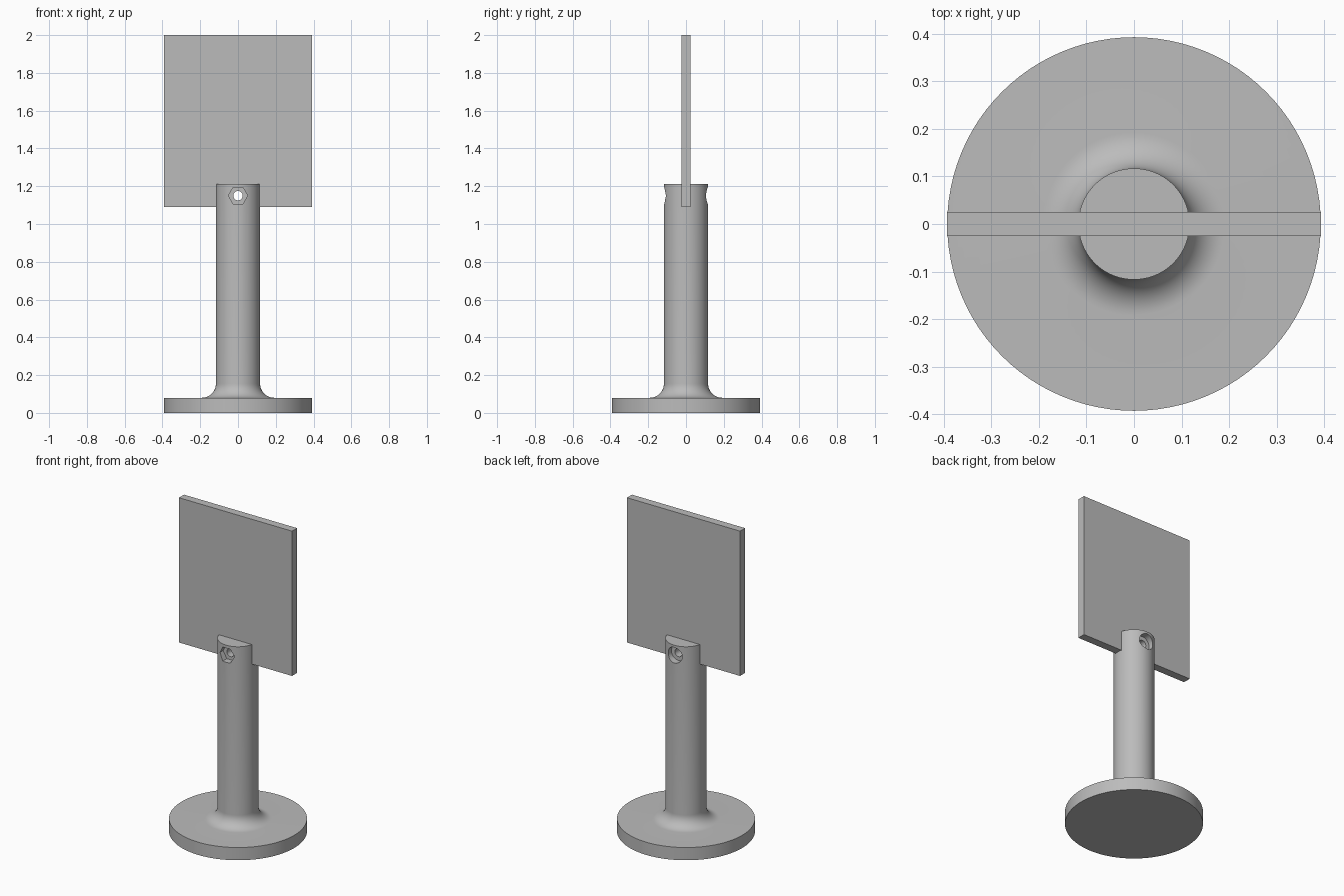
import bpy, bmesh
from math import pi, sin, cos, radians
from mathutils import Matrix

cube = bpy.data.objects.get("Cube")
if cube:
    bpy.data.objects.remove(cube, do_unlink=True)

grey = bpy.data.materials.new("plain grey")
grey.use_nodes = True
COLOUR = (0.5, 0.5, 0.5, 1)
grey.diffuse_color = COLOUR
grey.node_tree.nodes["Principled BSDF"].inputs["Base Color"].default_value = COLOUR

BASE_R, BASE_H = 0.393, 0.08
POST_R, POST_TOP = 0.117, 1.213
FILLET = 0.075
PLATE_T, PLATE_BOTTOM, PLATE_TOP = 0.05, 1.09, 2.0
BOLT_Z = 1.15


def finish(name, bm):
    bmesh.ops.recalc_face_normals(bm, faces=bm.faces)
    mesh = bpy.data.meshes.new(name)
    bm.to_mesh(mesh)
    bm.free()
    mesh.materials.append(grey)
    obj = bpy.data.objects.new(name, mesh)
    bpy.context.collection.objects.link(obj)
    return obj


def box(name, width, depth, z0, z1):
    bm = bmesh.new()
    bmesh.ops.create_cube(bm, size=1, matrix=Matrix.Translation((0, 0, (z0 + z1) / 2))
                          @ Matrix.Diagonal((width, depth, z1 - z0, 1)))
    return finish(name, bm)


def bolt_cutter(name, sides, radius, y0, y1):
    """Prism lying along y at the bolt height."""
    bm = bmesh.new()
    bmesh.ops.create_cone(bm, cap_ends=True, segments=sides, radius1=radius, radius2=radius,
                          depth=y1 - y0)
    turn = Matrix.Rotation(pi / 2, 4, "X")
    # put hexagon corners at left and right
    if sides == 6:
        turn = turn @ Matrix.Rotation(pi / 6, 4, "Z")
    bm.transform(Matrix.Translation((0, (y0 + y1) / 2, BOLT_Z)) @ turn)
    return finish(name, bm)


def cut(obj, cutters):
    bpy.context.view_layer.objects.active = obj
    for cutter in cutters:
        mod = obj.modifiers.new("cut", "BOOLEAN")
        mod.operation, mod.solver, mod.object = "DIFFERENCE", "EXACT", cutter
        bpy.ops.object.modifier_apply(modifier=mod.name)


def smooth(obj):
    bpy.ops.object.select_all(action="DESELECT")
    obj.select_set(True)
    bpy.context.view_layer.objects.active = obj
    bpy.ops.object.shade_smooth_by_angle(angle=radians(30))


# Round base, fillet and post as one turned profile
profile = [(0, 0), (BASE_R, 0), (BASE_R, BASE_H)]
for i in range(13):
    a = i / 12 * pi / 2
    profile.append((POST_R + FILLET * (1 - sin(a)), BASE_H + FILLET * (1 - cos(a))))
profile += [(POST_R, POST_TOP), (0, POST_TOP)]
bm = bmesh.new()
verts = [bm.verts.new((r, 0, z)) for r, z in profile]
edges = [bm.edges.new(pair) for pair in zip(verts, verts[1:])]
bmesh.ops.spin(bm, geom=verts + edges, cent=(0, 0, 0), axis=(0, 0, 1), angle=2 * pi,
               steps=96, use_duplicate=False)
bmesh.ops.remove_doubles(bm, verts=bm.verts, dist=1e-5)
stand = finish("base_and_post", bm)

# Flat panel held in the post's slot
panel = box("panel", 2 * BASE_R, PLATE_T, PLATE_BOTTOM, PLATE_TOP)

# Slot, bolt hole, hexagonal nut pocket in front and round head pocket behind
slot = box("slot_cutter", 0.4, PLATE_T, PLATE_BOTTOM, POST_TOP + 0.1)
hole = bolt_cutter("hole_cutter", 32, 0.025, -0.3, 0.3)
nut = bolt_cutter("nut_cutter", 6, 0.051, -0.3, -0.075)
head = bolt_cutter("head_cutter", 48, 0.049, 0.075, 0.3)
cut(stand, [slot, hole, nut, head])
cut(panel, [hole])
for cutter in (slot, hole, nut, head):
    bpy.data.objects.remove(cutter, do_unlink=True)
smooth(stand)
smooth(panel)
